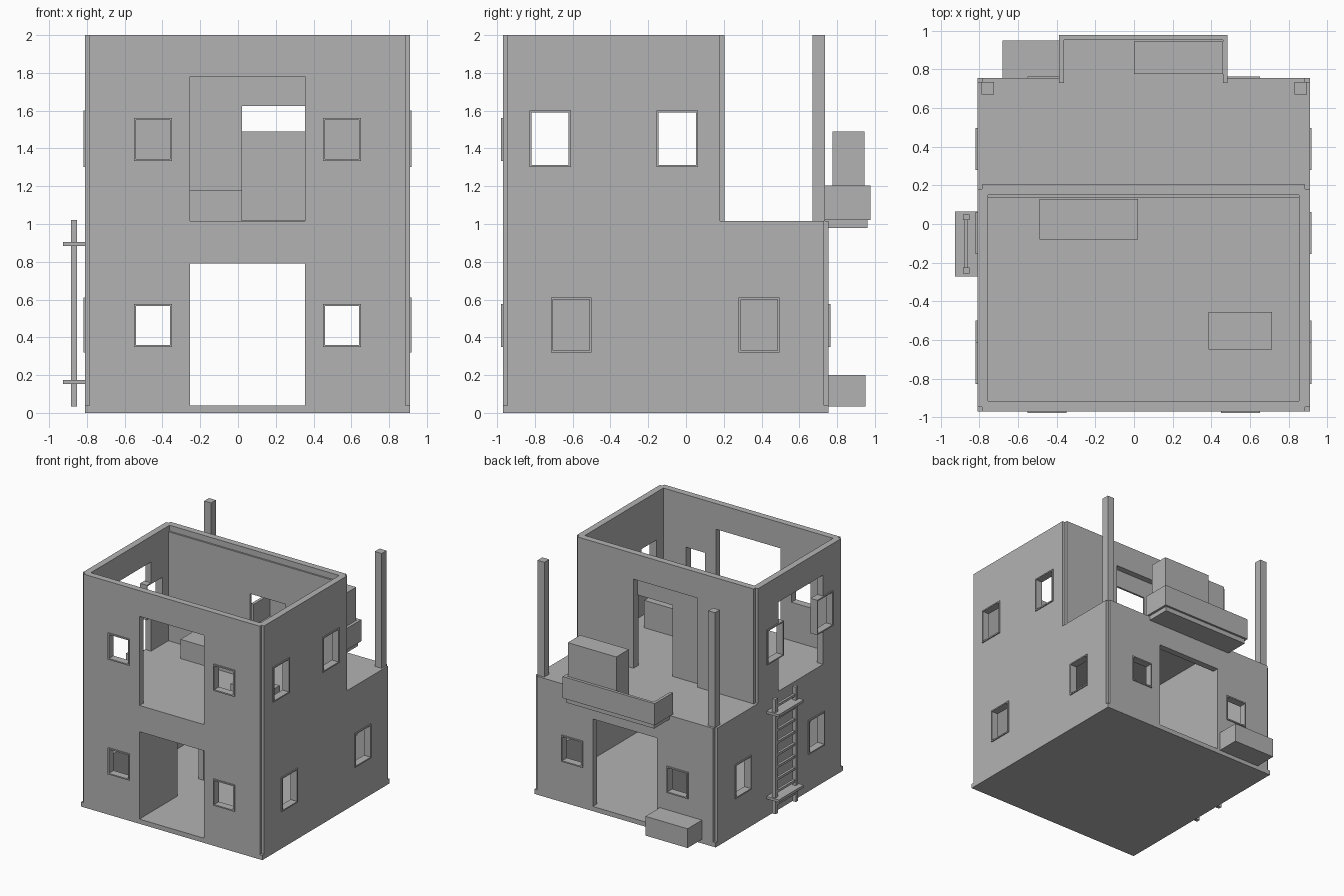
import bpy, bmesh
from mathutils import Vector

if "Cube" in bpy.data.objects:
    bpy.data.objects.remove(bpy.data.objects["Cube"])

clay = bpy.data.materials.new("plain_grey")
clay.diffuse_color = (0.45, 0.45, 0.45, 1)
clay.use_nodes = True
clay.node_tree.nodes["Principled BSDF"].inputs["Base Color"].default_value = clay.diffuse_color


def boxes(name, items):
    """One object from axis-aligned boxes (x0, x1, y0, y1, z0, z1)."""
    bm = bmesh.new()
    for x0, x1, y0, y1, z0, z1 in items:
        for v in bmesh.ops.create_cube(bm, size=1)["verts"]:
            v.co = Vector((x1 if v.co.x > 0 else x0,
                           y1 if v.co.y > 0 else y0,
                           z1 if v.co.z > 0 else z0))
    me = bpy.data.meshes.new(name)
    bm.to_mesh(me)
    bm.free()
    me.materials.append(clay)
    ob = bpy.data.objects.new(name, me)
    bpy.context.collection.objects.link(ob)
    return ob


def cut(ob, items):
    """Subtract each box from ob."""
    for item in items:
        cutter = boxes("cutter", [item])
        cutter.hide_render = True
        mod = ob.modifiers.new("cut", "BOOLEAN")
        mod.operation, mod.solver, mod.object = "DIFFERENCE", "EXACT", cutter
        bpy.context.view_layer.objects.active = ob
        bpy.ops.object.modifier_apply(modifier=mod.name)
        bpy.data.objects.remove(cutter)


# Main dimensions
X0, X1, Y0, Y1, YU = -0.81, 0.91, -0.97, 0.755, 0.205
T, N, FLOOR = 0.055, 0.024, 1.015
DX0, DX1 = -0.255, 0.355


def notches(y_back, z0, z1):
    """Vertical grooves on the four outer corners."""
    return [(xa, xb, ya, yb, z0, z1)
            for xa, xb in ((X0 - .1, X0 + N), (X1 - N, X1 + .1))
            for ya, yb in ((Y0 - .1, Y0 + N), (y_back - N, y_back + .1))]


# Window openings, grouped by storey: (wall axis, outer plane, direction, a0, a1, z0, z1)
lower_win, upper_win = [], []
for a0, a1 in ((-.54, -.36), (.46, .64)):
    lower_win += [("y", Y0, -1, a0, a1, .36, .565), ("y", Y1, 1, a0, a1, .36, .565)]
    upper_win += [("y", Y0, -1, a0, a1, 1.345, 1.55)]
for plane, d in ((X0, -1), (X1, 1)):
    lower_win += [("x", plane, d, a, a + .195, .33, .6) for a in (-.705, .29)]
    upper_win += [("x", plane, d, a, a + .197, 1.312, 1.59) for a in (-.818, -.145)]


def wall_box(axis, p, d, depth_in, depth_out, a0, a1, z0, z1):
    lo, hi = sorted((p - d * depth_in, p + d * depth_out))
    return (lo, hi, a0, a1, z0, z1) if axis == "x" else (a0, a1, lo, hi, z0, z1)


def window_holes(wins):
    return [wall_box(ax, p, d, T + .03, .05, a0, a1, z0, z1)
            for ax, p, d, a0, a1, z0, z1 in wins]


def window_frames(name, wins):
    f = 0.011
    items = []
    for ax, p, d, a0, a1, z0, z1 in wins:
        for s in ((a0 - f, a0, z0 - f, z1 + f), (a1, a1 + f, z0 - f, z1 + f),
                  (a0, a1, z0 - f, z0), (a0, a1, z1, z1 + f)):
            items.append(wall_box(ax, p, d, T, .009, *s))
    boxes(name, items)


# Base slab
boxes("base_slab", [(X0, X1, Y0, Y1, 0, .04)])

# Ground storey with front and back doors
lower = boxes("ground_storey", [(X0, X1, Y0, Y1, .04, FLOOR)])
cut(lower, [(X0 + T, X1 - T, Y0 + T, Y1 - T, -.1, .965)]
    + [(DX0, DX1, Y0 - .1, Y0 + .1, -.1, .79), (DX0, DX1, Y1 - .1, Y1 + .1, -.1, .79)]
    + notches(Y1, .03, 1.1) + window_holes(lower_win))
window_frames("ground_window_frames", lower_win)

# Upper storey, open at the top, with front, back and left doors
upper = boxes("upper_storey", [(X0, X1, Y0, YU, FLOOR, 2)])
cut(upper, [(X0 + T, X1 - T, Y0 + T, YU - T, .9, 2.1)]
    + [(DX0, DX1, Y0 - .1, Y0 + .1, .9, 1.78), (DX0, DX1, YU - .1, YU + .1, .9, 1.78),
       (X0 - .1, X0 + .1, -.7, -.1, .9, 1.78)]
    + notches(YU, .9, 2.1) + window_holes(upper_win))
window_frames("upper_window_frames", upper_win)

# Lining on the upper back wall, leaving a smaller doorway
boxes("back_wall_lining", [(X0 + T, .02, .135, .152, FLOOR, 1.95),
                           (DX1, X1 - T, .135, .152, FLOOR, 1.95),
                           (.02, DX1, .135, .152, 1.625, 1.95)])

# Ground floor partition with a doorway
boxes("partition", [(DX0 - .05, DX0 - .002, Y0 + T, -.45, .04, .965),
                    (DX0 - .05, DX0 - .002, -.1, Y1 - T, .04, .965),
                    (DX0 - .05, DX0 - .002, -.45, -.1, .65, .965)])

# Crates in the upper room
boxes("bench_crate", [(-.49, .02, -.08, .13, FLOOR, 1.18)])
boxes("table_crate", [(.385, .715, -.65, -.455, FLOOR, 1.25)])

# Terrace posts
boxes("terrace_posts", [(x, x + .065, .67, .735, FLOOR, 2) for x in (-.79, .83)])

# Balcony: slab, parapet on three sides, crate
boxes("balcony_slab", [(-.37, .465, Y1 - .02, .96, .98, 1.02)])
boxes("balcony_parapet", [(-.387, -.362, .73, .978, 1.02, 1.205),
                          (.46, .485, .73, .978, 1.02, 1.205),
                          (-.362, .46, .953, .978, 1.02, 1.205)])
boxes("balcony_crate", [(0, .46, .775, .945, 1.02, 1.49)])

# Crate beside the back door
boxes("back_step_crate", [(-.68, -.28, Y1, .95, .035, .2)])

# Ladder on the left wall with two brackets
boxes("ladder_rails", [(-.885, -.852, y, y + .03, .035, 1.02) for y in (-.255, .02)])
boxes("ladder_rungs", [(-.879, -.858, -.225, .02, .1 + .105 * i, .12 + .105 * i)
                       for i in range(9)])
boxes("ladder_brackets", [(-.927, X0, -.272, .065, z, z + .022) for z in (.153, .884)])
